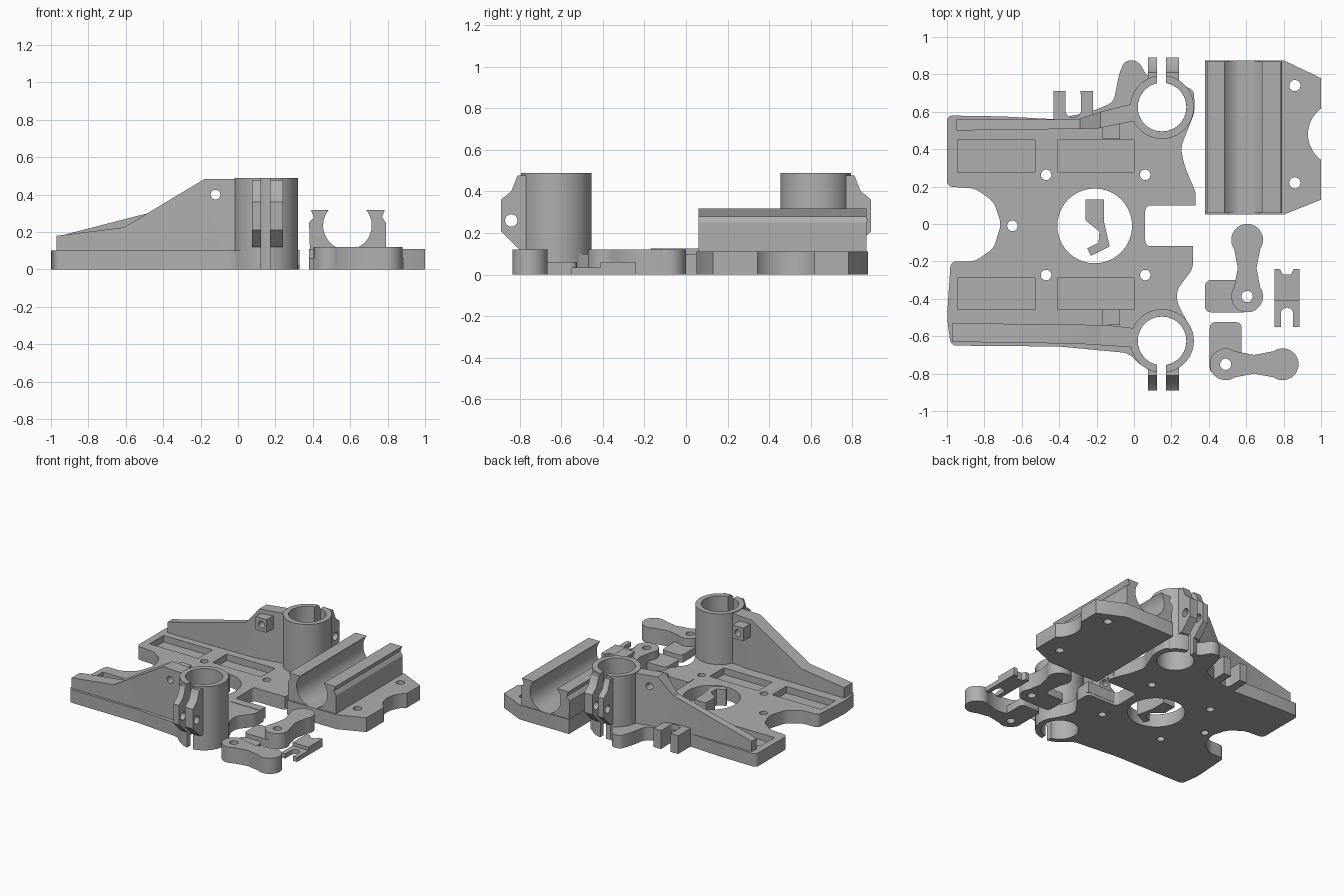
import bpy, bmesh
from math import sin, cos, radians, pi

if "Cube" in bpy.data.objects:
    bpy.data.objects.remove(bpy.data.objects["Cube"])

grey = bpy.data.materials.new("plain grey")
grey.use_nodes = True
grey.diffuse_color = (0.43, 0.43, 0.43, 1)
grey.node_tree.nodes["Principled BSDF"].inputs["Base Color"].default_value = (0.43, 0.43, 0.43, 1)

PLACE = {
    "x": lambda u, v, t: (t, u, v),
    "y": lambda u, v, t: (u, t, v),
    "z": lambda u, v, t: (u, v, t),
}


def prism(name, pts, low, high, axis="z", rounding=0):
    """Extrude a flat outline along an axis, optionally rounding its corners."""
    bm = bmesh.new()
    face = bm.faces.new([bm.verts.new(PLACE[axis](u, v, low)) for u, v in pts])
    if rounding:
        bmesh.ops.bevel(bm, geom=bm.verts[:], offset=rounding, segments=5, profile=0.5,
                        affect="VERTICES", clamp_overlap=True)
    out = bmesh.ops.extrude_face_region(bm, geom=bm.faces[:])
    verts = [g for g in out["geom"] if isinstance(g, bmesh.types.BMVert)]
    bmesh.ops.translate(bm, verts=verts, vec=PLACE[axis](0, 0, high - low))
    bmesh.ops.recalc_face_normals(bm, faces=bm.faces[:])
    mesh = bpy.data.meshes.new(name)
    bm.to_mesh(mesh)
    bm.free()
    mesh.materials.append(grey)
    obj = bpy.data.objects.new(name, mesh)
    bpy.context.collection.objects.link(obj)
    return obj


def arc(u, v, r, start=0, end=360, steps=40):
    n = steps if end - start == 360 else steps + 1
    angles = [radians(start + (end - start) * i / steps) for i in range(n)]
    return [(u + r * cos(a), v + r * sin(a)) for a in angles]


def rect(u0, u1, v0, v1):
    return [(u0, v0), (u1, v0), (u1, v1), (u0, v1)]


def combine(obj, tools, mode="DIFFERENCE"):
    """Apply a boolean with each tool, then drop the tool."""
    for tool in tools:
        mod = obj.modifiers.new("cut", "BOOLEAN")
        mod.operation, mod.object, mod.solver = mode, tool, "EXACT"
        with bpy.context.temp_override(object=obj, active_object=obj):
            bpy.ops.object.modifier_apply(modifier=mod.name)
        bpy.data.objects.remove(tool)
    return obj


def drill(u, v, r, low=-0.1, high=0.7, axis="z"):
    return prism("drill", arc(u, v, r), low, high, axis)


TUBE_X, TUBE_Y, TUBE_TOP = 0.15, 0.625, 0.488
SLOT = (0.123, 0.172)


def slot(side):
    return prism("slot", rect(*SLOT, *sorted((side * 0.72, side * 1))), -0.1, 0.7)


# Base plate with bolt holes, centre opening and shallow pockets
outline = [(-1, 0.58), (-0.7, 0.575), (-0.42, 0.56), (-0.23, 0.6), (-0.11, 0.65), (-0.08, 0.8),
           (-0.05, 0.875), (0.02, 0.875), (0.07, 0.79), (0.32, 0.72), (0.325, 0.6), (0.25, 0.41),
           (0.27, 0.31), (0.33, 0.17), (0.33, 0.1), (0.06, 0.1), (0.06, -0.12), (0.315, -0.12),
           (0.315, -0.24), (0.23, -0.35), (0.23, -0.42), (0.32, -0.59), (0.31, -0.7), (0.15, -0.79),
           (0.04, -0.76), (-0.03, -0.69), (-0.4, -0.655), (-0.98, -0.65), (-1, -0.5),
           (-0.98, -0.2), (-0.85, -0.2), (-0.75, -0.13), (-0.71, 0), (-0.75, 0.12),
           (-0.85, 0.19), (-1, 0.2)]
plate = prism("base_plate", outline, 0, 0.1, rounding=0.03)
cuts = [drill(-0.21, -0.01, 0.2), drill(-0.65, -0.01, 0.028)]
for side in (-1, 1):
    cuts += [drill(x, side * 0.268 - 0.005, 0.028) for x in (-0.47, 0.06)]
    cuts += [prism("pocket", rect(x0, x1, side * 0.368 - 0.09, side * 0.368 + 0.08), 0.05, 0.2)
             for x0, x1 in ((-0.945, -0.53), (-0.41, 0))]
    cuts += [drill(TUBE_X, side * TUBE_Y, 0.13), slot(side)]
combine(plate, cuts)

# Guide arms beside the right-hand opening
prism("rear_arm", rect(0.06, 0.33, 0.1, 0.17), 0.02, 0.103)
prism("front_arm", rect(0.06, 0.315, -0.18, -0.118), 0.02, 0.103)

# Split clamp tubes, each with a drilled pair of ears
for side, label in ((-1, "front"), (1, "rear")):
    tube = prism(label + "_clamp_tube", arc(TUBE_X, side * TUBE_Y, 0.17, steps=64), 0, TUBE_TOP)
    combine(tube, [prism("bore", arc(TUBE_X, side * TUBE_Y, 0.13, steps=64), -0.1, 0.7), slot(side)])
    ear_profile = [(0.74, 0.12), (0.8, 0.12), (0.89, 0.21), (0.89, 0.36),
                   (0.84, 0.4), (0.81, 0.475), (0.74, 0.475)]
    ears = prism(label + "_clamp_ears", [(side * y, z) for y, z in ear_profile], 0.075, 0.24, "x")
    combine(ears, [drill(side * 0.84, 0.26, 0.03, axis="x"), slot(side),
                   drill(TUBE_X, side * TUBE_Y, 0.135)])

# Gusset walls: a plan shape trimmed by a side profile
front_plan = [(-0.97, -0.63), (-0.3, -0.64), (0, -0.66), (0.03, -0.56), (-0.15, -0.54), (-0.97, -0.53)]
front_side = [(-0.97, 0.08), (-0.97, 0.18), (-0.61, 0.225), (-0.18, 0.483), (0.1, 0.483), (0.1, 0.08)]
rear_plan = [(-0.95, 0.5), (-0.2, 0.51), (0, 0.55), (0.02, 0.65), (-0.18, 0.6), (-0.3, 0.56), (-0.95, 0.56)]
rear_side = [(-0.95, 0.08), (-0.95, 0.18), (-0.29, 0.35), (-0.18, 0.483), (0.1, 0.483), (0.1, 0.08)]
for label, side, plan, profile in (("front", -1, front_plan, front_side), ("rear", 1, rear_plan, rear_side)):
    wall = prism(label + "_gusset", plan, 0.06, 0.6)
    combine(wall, [prism("trim", profile, -1, 1, "y")], "INTERSECT")
    combine(wall, [drill(-0.12, 0.4, 0.026, -1, 1, "y")])
    housing = prism(label + "_nut_housing", rect(-0.168, -0.075, 0.35, 0.45),
                    *sorted((side * 0.455, side * 0.54)), axis="y")
    combine(housing, [drill(-0.12, 0.4, 0.026, -1, 1, "y")])

# Forked cable clip on the rear edge
clip = [(-0.43, 0.55), (-0.22, 0.55), (-0.22, 0.71), (-0.285, 0.71)]
clip += arc(-0.325, 0.61, 0.042, 360, 180, 12) + [(-0.365, 0.71), (-0.43, 0.71)]
prism("cable_clip", clip, 0, 0.14)

# Cradle block with a scalloped mounting flange
flange = [(0.38, 0.05), (0.8, 0.05), (1, 0.13), (1, 0.34)]
flange += arc(1.1, 0.48, 0.17, 234, 126, 14) + [(1, 0.63), (1, 0.78), (0.8, 0.875), (0.38, 0.875)]
combine(prism("cradle_flange", flange, 0, 0.11), [drill(0.86, y, 0.03) for y in (0.22, 0.74)])
cradle = [(0.385, 0.09), (0.79, 0.09), (0.79, 0.25), (0.77, 0.28), (0.785, 0.318), (0.685, 0.318)]
cradle += arc(0.585, 0.235, 0.13, 38, -218, 36) + [(0.485, 0.318), (0.39, 0.318), (0.405, 0.28), (0.38, 0.25)]
prism("cradle", cradle, 0.06, 0.868, "y")


# Loose dumbbell levers, each with a thin foot
def lever(name, u, v, turn, length):
    shape = arc(length, 0, 0.085, -125, 125, 24) + [(length / 2, 0.05)]
    shape += arc(0, 0, 0.085, 55, 305, 24) + [(length / 2, -0.05)]
    c, s = cos(turn), sin(turn)
    body = prism(name, [(u + a * c - b * s, v + a * s + b * c) for a, b in shape], 0, 0.12)
    combine(body, [drill(u, v, 0.03)])


def foot(name, pts, u, v):
    combine(prism(name, pts, 0, 0.06, rounding=0.03), [drill(u, v, 0.03)])


lever("upright_lever", 0.605, -0.387, pi / 2, 0.302)
foot("upright_lever_foot", rect(0.38, 0.62, -0.472, -0.3), 0.605, -0.387)
lever("flat_lever", 0.49, -0.75, 0, 0.305)
foot("flat_lever_foot", rect(0.405, 0.576, -0.8, -0.525), 0.49, -0.75)

# Loose stepped fork
fork = [(0.75, -0.4), (0.75, -0.55), (0.785, -0.55)]
fork += arc(0.818, -0.48, 0.033, 180, 0, 10) + [(0.851, -0.55), (0.886, -0.55), (0.886, -0.4)]
prism("fork_prongs", fork, 0, 0.035)
prism("fork_body", [(0.75, -0.41), (0.886, -0.41), (0.886, -0.24), (0.855, -0.24), (0.84, -0.27),
                    (0.796, -0.27), (0.78, -0.24), (0.75, -0.24)], 0, 0.06)

# Loose pawl inside the centre opening
prism("pawl", [(-0.26, 0.13), (-0.16, 0.13), (-0.16, 0.01), (-0.13, -0.12), (-0.23, -0.17),
               (-0.25, -0.13), (-0.19, -0.1), (-0.185, -0.04), (-0.26, 0.02)], 0, 0.125)

# Smooth the curved walls and keep the edges crisp
bpy.ops.object.select_all(action="DESELECT")
for obj in bpy.context.collection.objects:
    if obj.type == "MESH" and grey.name in obj.data.materials:
        obj.select_set(True)
        bpy.context.view_layer.objects.active = obj
bpy.ops.object.shade_smooth_by_angle(angle=radians(30))
